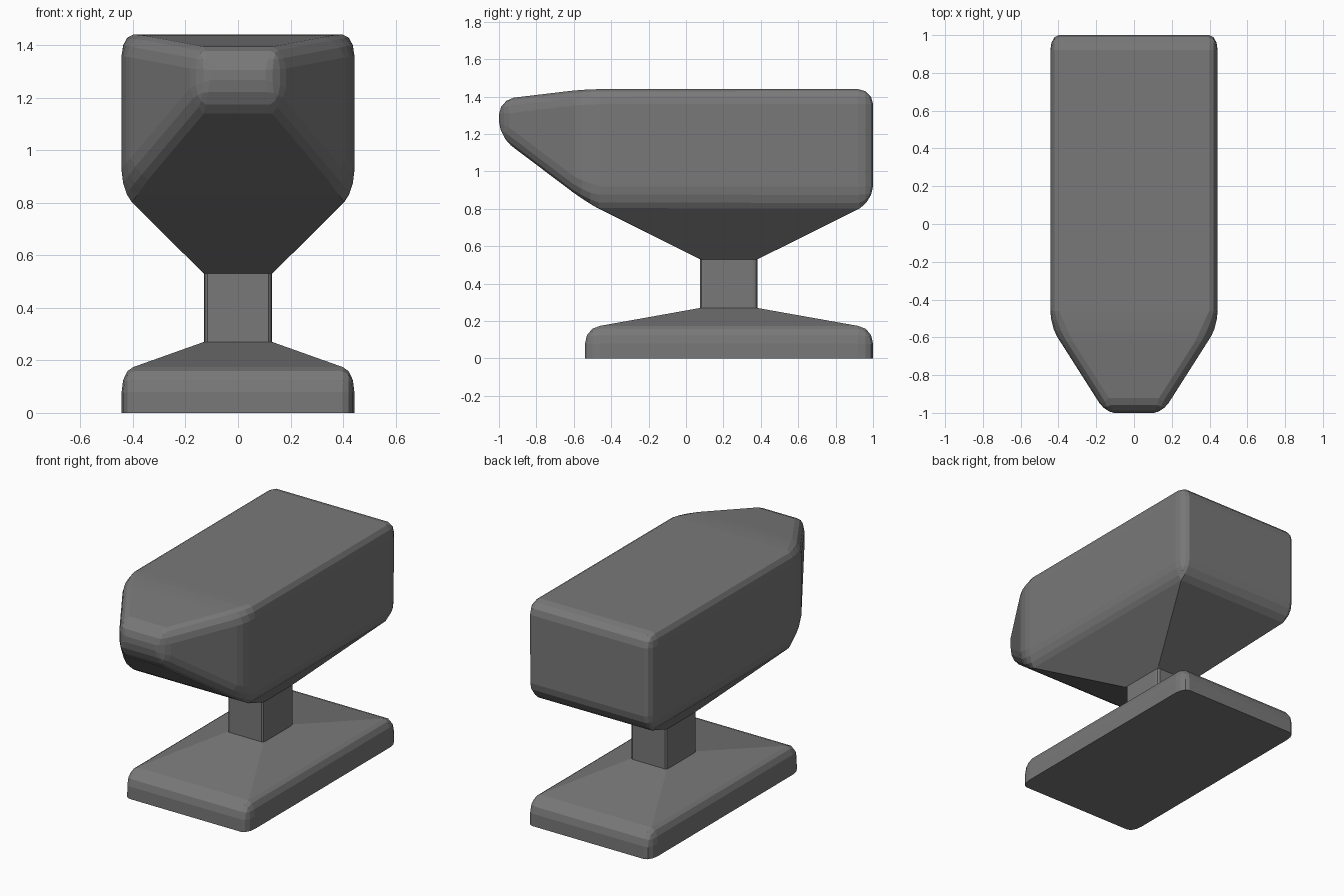
import bpy, bmesh

if "Cube" in bpy.data.objects:
    bpy.data.objects.remove(bpy.data.objects["Cube"])

STRETCH = 1.8   # bevel in a widened space so rounding is narrower across x
bm = bmesh.new()


def ring(hx, y0, y1, z):
    pts = [(-hx, y0), (hx, y0), (hx, y1), (-hx, y1)]
    return [bm.verts.new((x * STRETCH, y, z)) for x, y in pts]


# Stacked rectangular sections: foot, waist, flared body
rings = [ring(*r) for r in (
    (0.443, -0.54, 1.0, 0.0),
    (0.443, -0.54, 1.0, 0.16),
    (0.13, 0.075, 0.382, 0.27),
    (0.13, 0.075, 0.382, 0.53),
    (0.443, -0.54, 1.0, 0.84),
    (0.443, -0.54, 1.0, 1.44))]

bm.faces.new(rings[0][::-1])
bm.faces.new(rings[-1])
for a, b in zip(rings, rings[1:]):
    for i in range(4):
        j = (i + 1) % 4
        if a is rings[4] and i == 0:
            continue        # front opening, closed by the horn
        bm.faces.new((a[i], a[j], b[j], b[i]))

# Tapered horn at the front
mouth = [rings[4][0], rings[4][1], rings[5][1], rings[5][0]]
tip = [bm.verts.new((x * STRETCH, -1.0, z)) for x, z in
       ((-0.15, 1.187), (0.15, 1.187), (0.15, 1.385), (-0.15, 1.385))]
for i in range(4):
    j = (i + 1) % 4
    bm.faces.new((mouth[i], mouth[j], tip[j], tip[i]))
bm.faces.new(tip)
bmesh.ops.recalc_face_normals(bm, faces=bm.faces[:])

# Round the outer edges strongly, the waist corners lightly
waist = set(rings[2] + rings[3])
floor = set(rings[0])
outer = [e for e in bm.edges
         if not (set(e.verts) & waist) and not set(e.verts) <= floor]
corners = [e for e in bm.edges if set(e.verts) <= waist
           and abs(e.verts[0].co.z - e.verts[1].co.z) > 0.1]
bmesh.ops.bevel(bm, geom=corners, offset=0.025, segments=2, profile=0.5,
                affect='EDGES', clamp_overlap=True)
outer = [e for e in outer if e.is_valid]
bmesh.ops.bevel(bm, geom=outer, offset=0.08, segments=3, profile=0.5,
                affect='EDGES', clamp_overlap=True)
for v in bm.verts:
    v.co.x /= STRETCH
bmesh.ops.recalc_face_normals(bm, faces=bm.faces[:])

mesh = bpy.data.meshes.new("anvil")
bm.to_mesh(mesh)
bm.free()

# Dark iron colour
iron = bpy.data.materials.new("dark_iron")
iron.diffuse_color = (0.19, 0.19, 0.19, 1.0)
iron.use_nodes = True
iron.node_tree.nodes["Principled BSDF"].inputs["Base Color"].default_value = iron.diffuse_color
mesh.materials.append(iron)
anvil = bpy.data.objects.new("anvil", mesh)
bpy.context.collection.objects.link(anvil)
